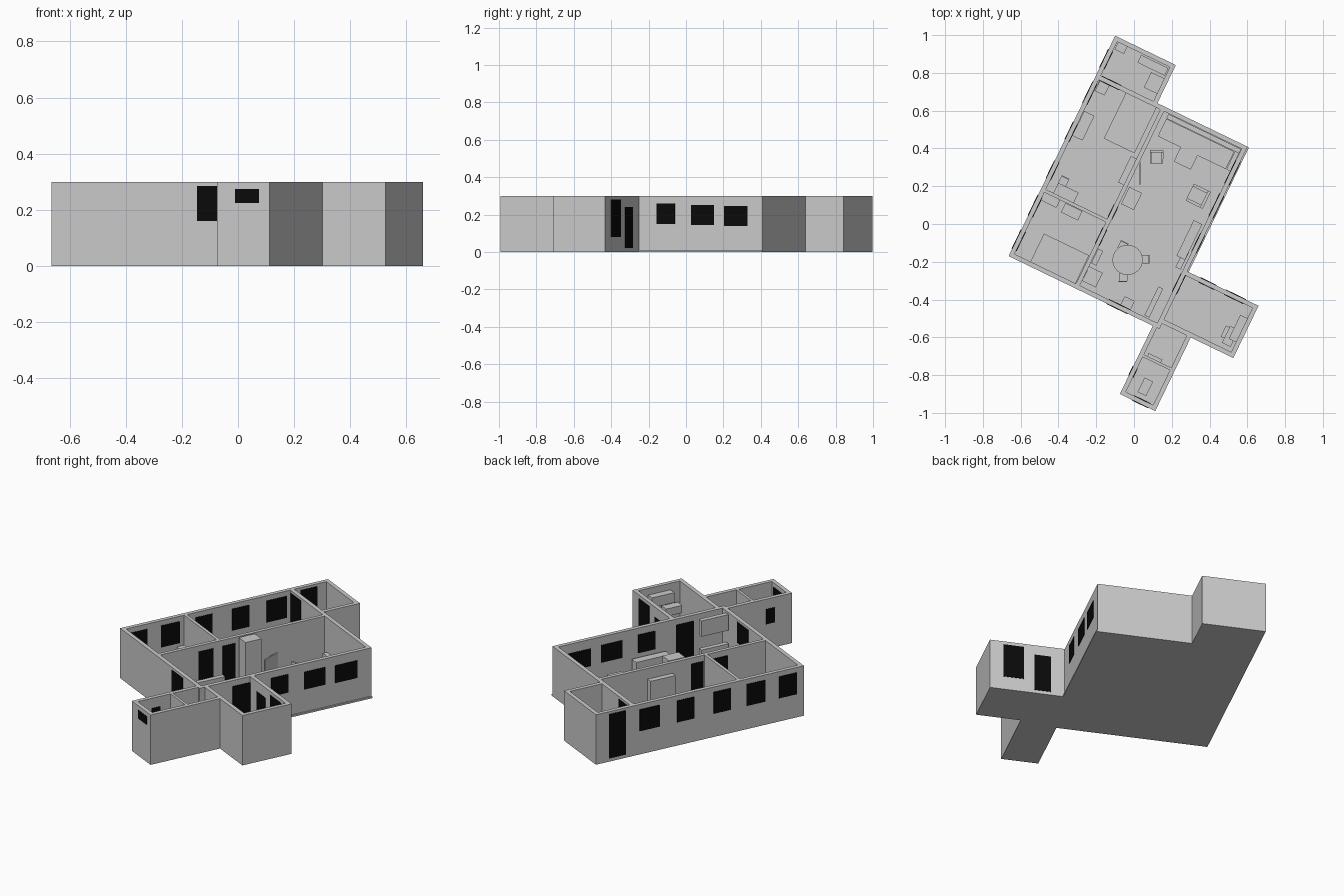
import bpy, bmesh, math
from mathutils import Matrix, Vector

if "Cube" in bpy.data.objects:
    bpy.data.objects.remove(bpy.data.objects["Cube"])

# Plan frame: u/v axes along the walls, origin at the west corner
PLAN = Matrix.Translation((-0.664, -0.17, 0)) @ Matrix.Rotation(math.radians(-25.8), 4, 'Z')
H, T = 0.30, 0.024
black = bpy.data.materials.new("dark_opening")
black.diffuse_color = (0.003, 0.003, 0.003, 1)
black.use_nodes = True
black.node_tree.nodes["Principled BSDF"].inputs["Base Color"].default_value = black.diffuse_color


def make(name, bm, mat=None):
    me = bpy.data.meshes.new(name)
    bmesh.ops.recalc_face_normals(bm, faces=bm.faces)
    bm.to_mesh(me)
    bm.free()
    ob = bpy.data.objects.new(name, me)
    ob.matrix_world = PLAN
    bpy.context.collection.objects.link(ob)
    if mat:
        me.materials.append(mat)
    return ob


def boxes(name, parts, place=Matrix(), mat=None):
    """parts: list of (u0, u1, v0, v1, z0, z1) joined in one object"""
    bm = bmesh.new()
    for u0, u1, v0, v1, z0, z1 in parts:
        m = Matrix.Translation(((u0 + u1) / 2, (v0 + v1) / 2, (z0 + z1) / 2))
        m = m @ Matrix.Diagonal((u1 - u0, v1 - v0, z1 - z0, 1))
        bmesh.ops.create_cube(bm, size=1, matrix=place @ m)
    return make(name, bm, mat)


def at(x, y, turn=0):
    """plan placement of a point read in world coordinates"""
    p = PLAN.inverted() @ Vector((x, y, 0))
    return Matrix.Translation(p) @ Matrix.Rotation(math.radians(turn), 4, 'Z')


def block(name, x, y, w, d, z0, z1):
    return boxes(name, [(-w / 2, w / 2, -d / 2, d / 2, z0, z1)], at(x, y))


# Outer walls and floor follow the same outline
outline = [(0, 0), (.848, 0), (.848, -.401), (1.056, -.401), (1.056, .032), (1.306, .032),
           (1.306, .339), (.887, .339), (.887, 1.072), (.357, 1.072), (.357, 1.296), (0, 1.296)]

bm = bmesh.new()
face = bm.faces.new([bm.verts.new((u, v, 0)) for u, v in outline])
ext = bmesh.ops.extrude_face_region(bm, geom=[face])
bmesh.ops.translate(bm, vec=(0, 0, .01), verts=[g for g in ext["geom"] if isinstance(g, bmesh.types.BMVert)])
make("floor", bm)
boxes("floor_lip", [(.88, .895, .339, 1.072, 0, .01)])

bm = bmesh.new()
low = [bm.verts.new((u, v, 0.0005)) for u, v in outline]
top = [bm.verts.new((u, v, H)) for u, v in outline]
for i in range(len(outline)):
    j = (i + 1) % len(outline)
    bm.faces.new((low[i], low[j], top[j], top[i]))
shell = make("outer_walls", bm)
sol = shell.modifiers.new("thickness", 'SOLIDIFY')
sol.thickness, sol.offset, sol.use_even_offset = T, -1, True

# Inner walls
boxes("long_inner_wall", [(.385, .407, T, 1.048, 0, H)])
boxes("left_cross_wall", [(T, .385, .386, .404, 0, H)])
boxes("back_room_wall", [(T, .357, 1.048, 1.072, 0, H)])
boxes("side_room_wall", [(.863, .887, T, .339, 0, H)])
boxes("front_room_walls", [(.848, .887, 0, T, 0, H), (.887, 1.056, .032, .056, 0, H),
                           (.872, 1.032, -.172, -.157, 0, H)])

# Dark doors and windows: (start, end, z0, z1) along each wall
P = .003


def openings(name, axis, c0, c1, spans):
    for i, (a, b, z0, z1) in enumerate(spans):
        c = (c0 - P, c1 + P)
        part = (*c, a, b, z0, z1) if axis == 'v' else (a, b, *c, z0, z1)
        boxes(f"{name}_{i}", [part], mat=black)


openings("left_window", 'v', 0, T, [(a, b, .14, .27) for a, b in
         ((.043, .154), (.24, .358), (.457, .562), (.685, .79), (.90, 1.024))])
openings("left_door", 'v', 0, T, [(1.11, 1.216, .02, .285)])
openings("right_window", 'v', .887 - T, .887, [(.445, .551, .15, .26), (.65, .784, .145, .25), (.845, .984, .14, .245)])
openings("side_room_opening", 'u', .339 - T, .339, [(1.115, 1.23, .08, .28), (.965, 1.057, .02, .24)])
openings("front_window", 'u', 0, T, [(.577, .70, .16, .285)])
openings("small_end_window", 'u', -.401, T - .401, [(.92, 1.015, .225, .275)])
openings("small_side_window", 'v', .848, .848 + T, [(-.293, -.238, .15, .24)])
openings("inner_door", 'v', .385, .407, [(.26, .353, .012, .265), (.412, .49, .012, .265)])
openings("side_room_door", 'v', .863, .887, [(.205, .315, .012, .265)])
openings("back_room_door", 'u', 1.048, 1.072, [(.03, .145, .012, .285)])

# Plain block furniture: name, x, y, width, depth, z0, z1
for item in [
    ("bedroom_bed", -.02, .535, .18, .27, .01, .06),
    ("bedroom_dresser", -.268, .52, .06, .145, .01, .085),
    ("wardrobe", -.03, .28, .045, .155, .01, .235),
    ("study_desk", -.36, .165, .12, .06, .01, .08),
    ("study_cabinet", -.445, .13, .10, .05, .01, .12),
    ("study_chest", -.33, .065, .10, .055, .01, .06),
    ("study_bed", -.394, -.185, .265, .17, .01, .06),
    ("tall_column", -.013, .135, .075, .10, .01, .298),
    ("coffee_table", .275, .35, .10, .09, .01, .045),
    ("sideboard", .293, -.085, .05, .21, .01, .13),
    ("low_cabinet", .255, -.19, .03, .10, .01, .09),
    ("kitchen_upper_cabinet", .105, -.413, .028, .17, .20, .295),
    ("kitchen_counter", .105, -.413, .028, .17, .01, .12),
    ("kitchen_stool", -.035, -.42, .06, .055, .01, .06),
    ("corner_cabinet", -.22, -.28, .08, .085, .01, .10),
    ("narrow_cabinet", -.195, -.175, .03, .085, .01, .10),
    ("back_room_stool", -.067, .935, .055, .05, .01, .06),
    ("back_room_bench", .10, .84, .16, .045, .01, .09),
    ("back_room_box", .11, .745, .085, .09, .01, .06),
    ("vanity_cabinet", .50, -.58, .06, .065, .01, .085),
    ("vanity_shelf", .51, -.595, .05, .10, .14, .185),
    ("wall_cabinet", .555, -.555, .05, .14, .20, .26),
    ("toilet_bowl", .06, -.862, .05, .085, .01, .06),
    ("wash_shelf", .11, -.71, .08, .02, .08, .12),
]:
    block(*item)

# Leaning television
boxes("television", [(-.004, .004, -.06, .06, .06, .15)], at(.03, .27, 25))

# Corner sofa: seat, back, arm
boxes("sofa", [(.435, .835, .915, 1.018, .01, .05), (.435, .862, 1.02, 1.046, .01, .095),
               (.838, .862, .915, 1.02, .01, .075)])


# Armchairs with back and arms, back towards +u before turning
def armchair(name, x, y, s, turn):
    h, t = s / 2, s * .16
    boxes(name, [(-h, h - t, -h + t, h - t, .01, .045), (h - t, h, -h, h, .01, .09),
                 (-h, h - t, -h, -h + t, .01, .065), (-h, h - t, h - t, h, .01, .065)], at(x, y, turn))


armchair("armchair_right", .34, .147, .10, 0)
armchair("armchair_left", .12, .355, .07, 115)


# Small chairs with four legs and a back
def chair(name, x, y, turn, s=.045):
    h, t = s / 2, .006
    legs = [(a, a + t, b, b + t, .01, .045) for a in (-h, h - t) for b in (-h, h - t)]
    boxes(name, legs + [(-h, h, -h, h, .045, .052), (h - t, h, -h, h, .052, .105)], at(x, y, turn))


chair("dining_chair_back", -.058, -.115, 90)
chair("dining_chair_right", .06, -.187, 25)
chair("dining_chair_front", -.058, -.285, -65)
chair("study_chair", -.372, .228, 90)
chair("bedroom_chair", -.17, .72, 180, .06)

# Round dining table: top, post, foot
bm = bmesh.new()
for r, z0, z1 in ((.08, .078, .086), (.012, .016, .078), (.04, .01, .016)):
    bmesh.ops.create_cone(bm, cap_ends=True, segments=32, radius1=r, radius2=r, depth=z1 - z0,
                          matrix=at(-.034, -.19) @ Matrix.Translation((0, 0, (z0 + z1) / 2)))
make("dining_table", bm)
